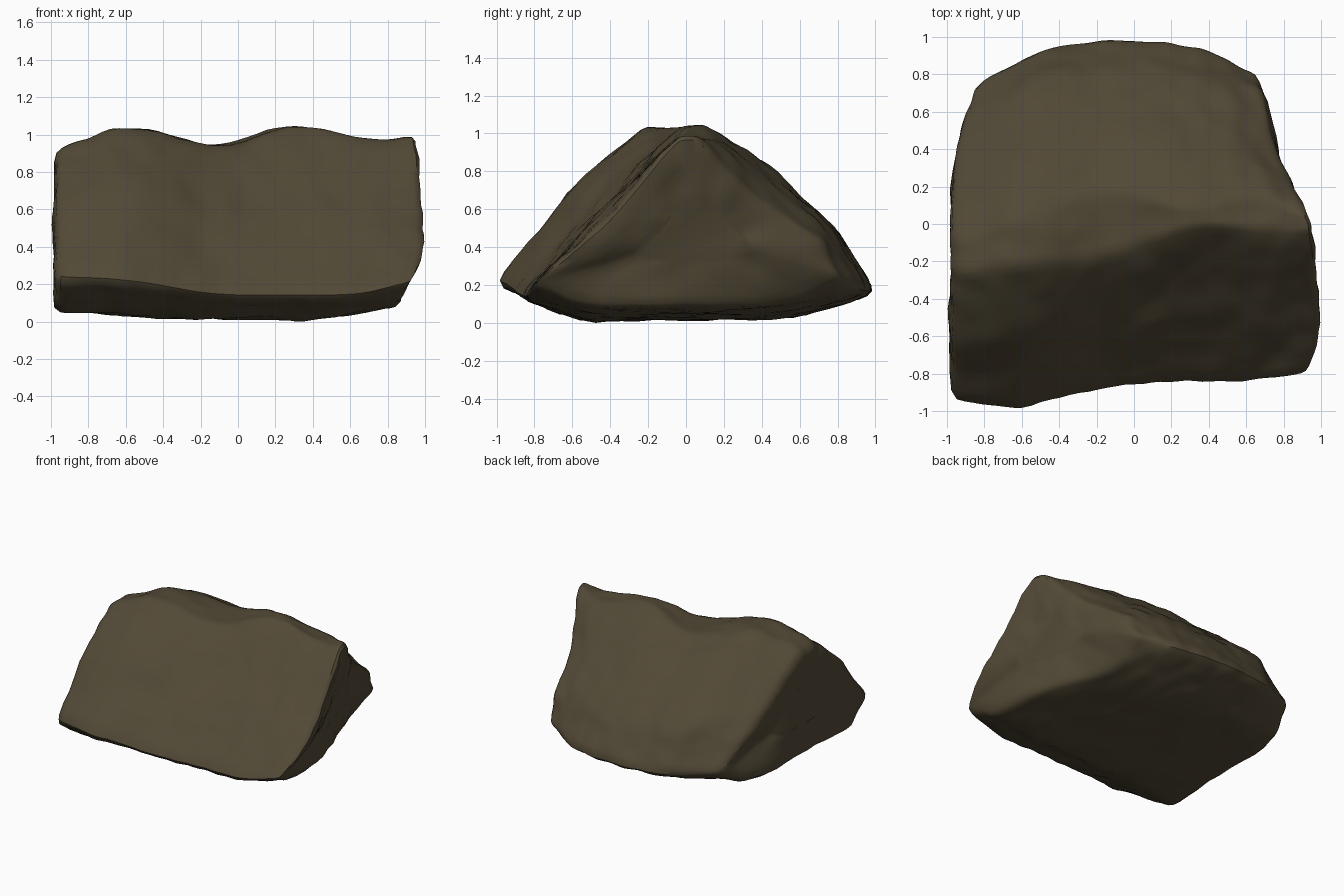
import bpy
import bmesh
from mathutils import Vector, noise

cube = bpy.data.objects.get("Cube")
if cube:
    bpy.data.objects.remove(cube)

# Plan outline of the two ends: (y, x)
LEFT_END = [(-1, -1), (.35, -.99), (.55, -.95), (.8, -.85), (1, -.68)]
RIGHT_END = [(-1, .95), (-.8, .97), (-.55, 1), (-.25, .98), (0, .95), (.4, .76), (.82, .67), (1, .57)]
UNDERCUT_HEIGHT = .26

# Wedge cross-sections (y, z) at stations along the length: underside, front edge,
# front face, ridge front, ridge back, back face, shoulder, back edge, underside
STATIONS = [-1, -.6, -.1, .35, .75, 1]
SECTIONS = [
    [(-.72, .06), (-.95, .24), (-.62, .65), (-.27, .93), (-.08, .93), (.18, .78), (.55, .46), (.79, .22), (.52, .08)],
    [(-.6, .04), (-1, .22), (-.6, .71), (-.22, 1.05), (.04, 1.05), (.31, .89), (.76, .52), (.95, .18), (.6, .05)],
    [(-.5, .02), (-.89, .15), (-.52, .57), (-.17, .95), (.19, .95), (.42, .83), (.8, .5), (1.01, .17), (.6, .04)],
    [(-.5, .02), (-.86, .14), (-.45, .59), (-.01, 1.05), (.1, 1.06), (.44, .85), (.78, .51), (1, .17), (.6, .04)],
    [(-.5, .03), (-.85, .15), (-.45, .57), (-.04, .99), (.15, .97), (.38, .8), (.76, .49), (.95, .18), (.55, .06)],
    [(-.6, .1), (-.81, .22), (-.42, .54), (-.04, 1), (.06, 1), (.31, .72), (.72, .46), (.82, .24), (.5, .1)],
]


def piecewise(table, value):
    for (a, fa), (b, fb) in zip(table, table[1:]):
        if value <= b:
            return fa + (fb - fa) * (value - a) / (b - a)
    return table[-1][1]


def spline(p, q, r, s, t):
    """Catmull-Rom blend between q and r."""
    return q + .5 * t * (r - p + t * (2 * p - 5 * q + 4 * r - s + t * (3 * (q - r) + s - p)))


def ring_at(i, t, per_side=9):
    """Closed loop of points for one slice of the rock."""
    last = len(SECTIONS) - 1
    rows = [SECTIONS[min(max(i + k, 0), last)] for k in (-1, 0, 1, 2)]
    corners = [spline(*(Vector(row[j]) for row in rows), t) for j in range(len(rows[0]))]
    u = STATIONS[i] + (STATIONS[min(i + 1, last)] - STATIONS[i]) * t
    ring = []
    for a, b in zip(corners, corners[1:] + corners[:1]):
        for k in range(per_side):
            y, z = a.lerp(b, k / per_side)
            left = piecewise(LEFT_END, y)
            right = piecewise(RIGHT_END, y) - .8 * max(0, UNDERCUT_HEIGHT - z)
            ring.append(Vector((left + (right - left) * (u + 1) / 2, y, z)))
    return ring


CAP_STEPS = 7


def cap_rings(ring):
    """Loops shrinking inward to close an end."""
    centre = sum(ring, Vector()) / len(ring)
    return [[p.lerp(centre, k / CAP_STEPS) for p in ring] for k in range(1, CAP_STEPS)]


def soften(bm, verts, passes):
    for _ in range(passes):
        bmesh.ops.smooth_vert(bm, verts=verts, factor=.5,
                              use_axis_x=True, use_axis_y=True, use_axis_z=True)


# Slices along the length, closed by shrinking loops at both ends
rings = [ring_at(i, k / 9) for i in range(len(SECTIONS) - 1) for k in range(9)]
rings.append(ring_at(len(SECTIONS) - 1, 0))
rings = cap_rings(rings[0])[::-1] + rings + cap_rings(rings[-1])

bm = bmesh.new()
loops = [[bm.verts.new(p) for p in ring] for ring in rings]
for low, high in zip(loops, loops[1:]):
    for j in range(len(low)):
        bm.faces.new((low[j - 1], low[j], high[j], high[j - 1]))
bm.faces.new(loops[0])
bm.faces.new(loops[-1])
bmesh.ops.recalc_face_normals(bm, faces=bm.faces)

# Even out the end faces, wear the edges, then add lumpy weathering
for cap in (loops[:CAP_STEPS - 1], loops[1 - CAP_STEPS:]):
    soften(bm, [v for loop in cap for v in loop], 20)
soften(bm, bm.verts, 4)
bm.normal_update()
shifts = [v.normal * (.016 * noise.noise(v.co * 3) + .014 * noise.noise(v.co * 8))
          for v in bm.verts]
for v, shift in zip(bm.verts, shifts):
    v.co += shift

# Centre the rock and rest it on the ground
low = Vector([min(v.co[a] for v in bm.verts) for a in range(3)])
high = Vector([max(v.co[a] for v in bm.verts) for a in range(3)])
middle = (low + high) / 2
bmesh.ops.translate(bm, verts=bm.verts, vec=(-middle.x, -middle.y, -low.z))

mesh = bpy.data.meshes.new("rock")
bm.to_mesh(mesh)
bm.free()
rock = bpy.data.objects.new("rock", mesh)
bpy.context.collection.objects.link(rock)

# Brown stone colour
stone = bpy.data.materials.new("brown_stone")
stone.use_nodes = True
colour = (.085, .067, .037, 1)
stone.diffuse_color = colour
stone.node_tree.nodes["Principled BSDF"].inputs["Base Color"].default_value = colour
mesh.materials.append(stone)

bpy.context.view_layer.objects.active = rock
rock.select_set(True)
bpy.ops.object.shade_smooth_by_angle(angle=.7)
